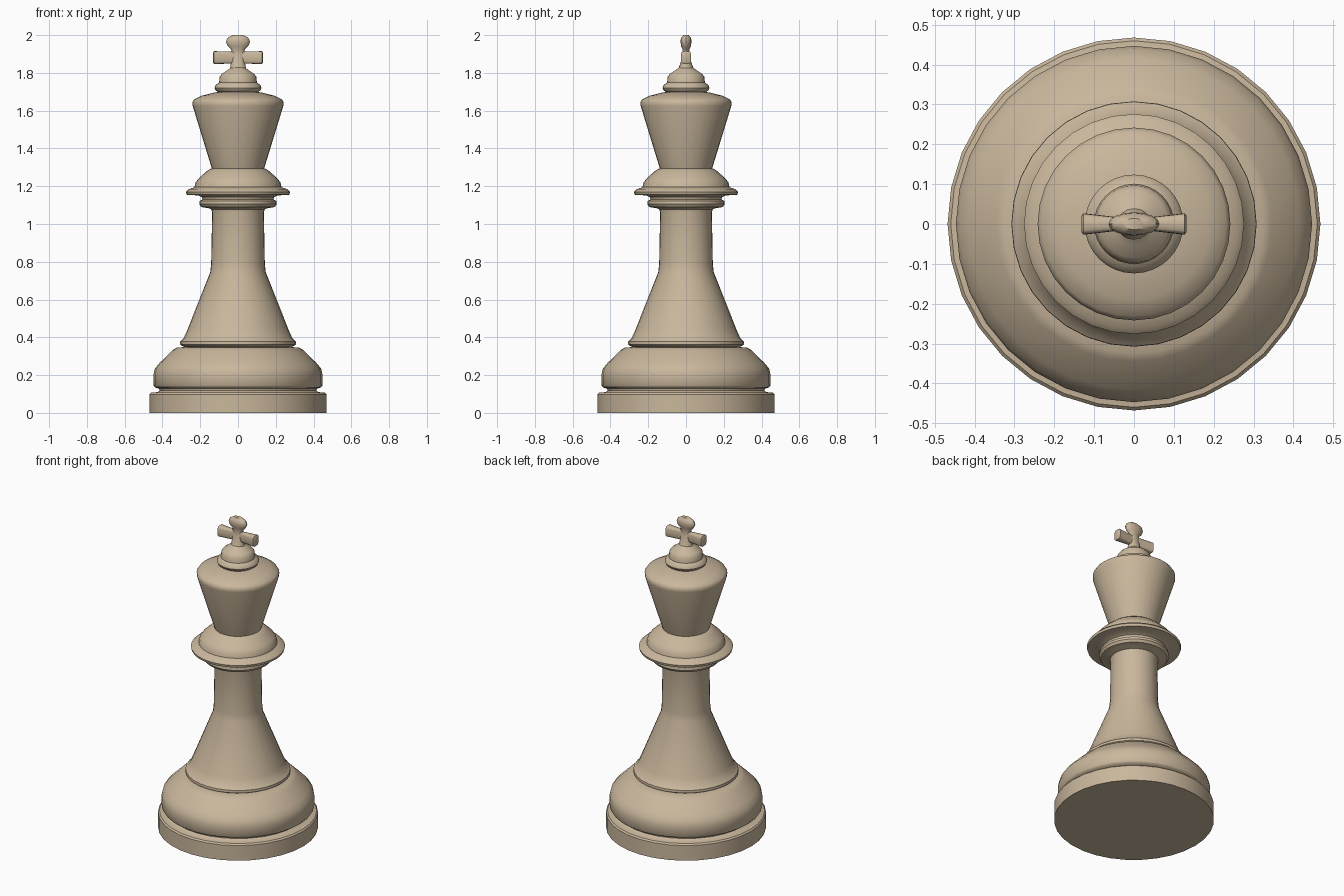
import bpy, bmesh, math

if "Cube" in bpy.data.objects:
    bpy.data.objects.remove(bpy.data.objects["Cube"])

SIDES = 32
wood = bpy.data.materials.new("pale_wood")
wood.diffuse_color = (0.59, 0.475, 0.335, 1)
wood.use_nodes = True
wood.node_tree.nodes["Principled BSDF"].inputs["Base Color"].default_value = wood.diffuse_color


def finish(name, bm):
    bmesh.ops.recalc_face_normals(bm, faces=bm.faces)
    me = bpy.data.meshes.new(name)
    bm.to_mesh(me)
    bm.free()
    me.materials.append(wood)
    ob = bpy.data.objects.new(name, me)
    bpy.context.collection.objects.link(ob)
    bpy.ops.object.select_all(action='DESELECT')
    ob.select_set(True)
    bpy.context.view_layer.objects.active = ob
    bpy.ops.object.shade_smooth_by_angle(angle=math.radians(40))
    return ob


def loft(name, rings):
    """Skin a list of closed point rings and cap both ends."""
    bm = bmesh.new()
    loops = [[bm.verts.new(p) for p in ring] for ring in rings]
    n = len(loops[0])
    for a, b in zip(loops, loops[1:]):
        for i in range(n):
            j = (i + 1) % n
            bm.faces.new((a[i], a[j], b[j], b[i]))
    bm.faces.new(loops[0][::-1])
    bm.faces.new(loops[-1])
    return finish(name, bm)


def turned(name, profile, sides=SIDES):
    """Profile entries: (radius, z) or (x radius, y radius, z)."""
    rings = []
    for p in profile:
        rx, ry, z = p[0], p[-2], p[-1]
        rings.append([(rx * math.sin(2 * math.pi * i / sides),
                       ry * math.cos(2 * math.pi * i / sides), z)
                      for i in range(sides)])
    return loft(name, rings)


# Foot disc, groove and rounded shoulder
turned("base", [(.468, 0), (.468, .098), (.46, .107), (.425, .11), (.415, .118),
                (.418, .128), (.44, .135), (.447, .145), (.447, .205), (.44, .235),
                (.415, .265), (.345, .333), (.325, .345), (.27, .35)])

# Flared skirt and column
turned("column", [(.27, .345), (.29, .352), (.308, .362), (.307, .378), (.288, .395),
                  (.27, .435), (.147, .745), (.142, .79), (.137, 1.06), (.142, 1.08), (.13, 1.1)])

# Collar rings
turned("collar", [(.135, 1.075), (.155, 1.083), (.195, 1.09), (.205, 1.105), (.203, 1.122),
                  (.188, 1.13), (.192, 1.142), (.21, 1.151), (.272, 1.155), (.276, 1.17),
                  (.262, 1.184), (.23, 1.195), (.225, 1.22), (.21, 1.24), (.165, 1.28),
                  (.148, 1.292), (.13, 1.295)])

# Tapered head
turned("head", [(.135, 1.285), (.142, 1.305), (.24, 1.625), (.242, 1.645), (.232, 1.66),
                (.19, 1.68), (.12, 1.697), (.08, 1.7)])

# Finial under the cross
turned("finial", [(.1, 1.695), (.118, 1.707), (.124, 1.72), (.118, 1.737), (.1, 1.748),
                  (.097, 1.78), (.085, 1.795), (.055, 1.815), (.042, 1.825), (.03, 1.835)])

# Upright of the cross, thinner from front to back
turned("cross_upright", [(.044, .044, 1.815), (.038, .03, 1.85), (.034, .02, 1.89),
                         (.036, .017, 1.925), (.055, .026, 1.942), (.064, .029, 1.965),
                         (.056, .027, 1.985), (.028, .014, 2.0)], 16)


# Cross bar, pinched in the middle
def bar_ring(x, hy, hz, n=16):
    pts = []
    for i in range(n):
        c, s = math.cos(2 * math.pi * i / n), math.sin(2 * math.pi * i / n)
        pts.append((x, hy * math.copysign(abs(c) ** .5, c),
                    1.881 + hz * math.copysign(abs(s) ** .5, s)))
    return pts


half = [(.132, .02, .026), (.127, .027, .034), (.05, .018, .032)]
bar = half + [(0, .013, .03)] + [(-x, y, z) for x, y, z in reversed(half)]
loft("cross_bar", [bar_ring(*b) for b in bar])
